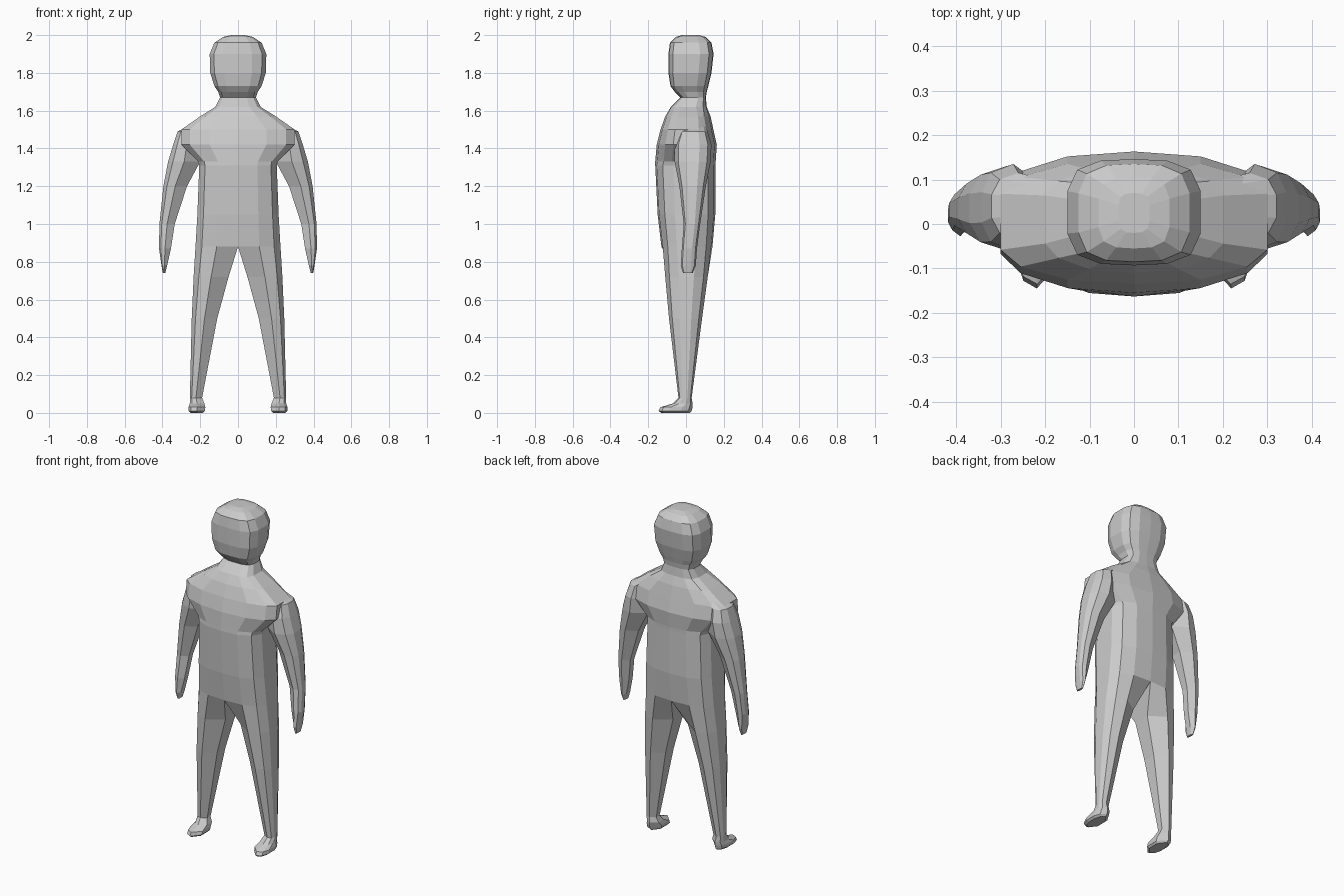
import bpy
import bmesh

default_cube = bpy.data.objects.get("Cube")
if default_cube:
    bpy.data.objects.remove(default_cube)

# One plain clay grey for the whole figure
clay = bpy.data.materials.new("clay_grey")
clay.use_nodes = True
clay.diffuse_color = (0.6, 0.6, 0.6, 1)
clay.node_tree.nodes["Principled BSDF"].inputs["Base Color"].default_value = clay.diffuse_color

# Depth of a half section at its inner, middle, corner and side points
LEG = (0.45, 1, 0.8, 0.35)
HIP = (1, 0.95, 0.75, 0.4)
CHEST = (1, 0.93, 0.72, 0.45)
HEAD = (1, 0.97, 0.8, 0.4)
ACROSS = (0, 0.5, 0.85, 1)


def section(z, inner, outer, front, back, depth):
    """Eight points running from inner front around the outside to inner back."""
    middle, half = (front + back) / 2, (back - front) / 2
    near = [(inner + (outer - inner) * a, middle - half * d, z) for a, d in zip(ACROSS, depth)]
    far = [(x, 2 * middle - y, z) for x, y, z in reversed(near)]
    return near + far


def mirrored_loft(name, sections):
    """Skin the left half through its sections, then mirror it to the right."""
    bm = bmesh.new()
    rings = [[bm.verts.new(p) for p in section(*s)] for s in sections]
    for low, high in zip(rings, rings[1:]):
        for i in range(len(low)):
            j = (i + 1) % len(low)
            quad = (low[i], low[j], high[j], high[i])
            if any(v.co.x > 0 for v in quad):   # leave the centre plane open
                bm.faces.new(quad)
    bm.faces.new(rings[0][::-1])
    bm.faces.new(rings[-1])
    bmesh.ops.recalc_face_normals(bm, faces=bm.faces)
    mesh = bpy.data.meshes.new(name)
    bm.to_mesh(mesh)
    bm.free()
    mesh.materials.append(clay)
    part = bpy.data.objects.new(name, mesh)
    bpy.context.collection.objects.link(part)
    mirror = part.modifiers.new("Mirror", 'MIRROR')
    mirror.use_clip = True
    return part


# Feet, legs, torso, neck and head as one skin, from the soles upward
mirrored_loft("body", [
    (0, .185, .25, -.13, .02, LEG),
    (.01, .175, .262, -.145, .03, LEG),
    (.03, .173, .262, -.135, .035, LEG),
    (.05, .178, .255, -.07, .035, LEG),
    (.08, .19, .255, -.04, .03, LEG),
    (.5, .11, .245, -.09, .085, LEG),
    (.72, .05, .235, -.11, .115, LEG),
    (.88, 0, .225, -.13, .14, HIP),
    (1.05, 0, .215, -.15, .155, HIP),
    (1.31, 0, .205, -.163, .155, HIP),
    (1.33, 0, .21, -.163, .157, CHEST),
    (1.42, 0, .3, -.155, .163, CHEST),
    (1.5, 0, .3, -.135, .145, CHEST),
    (1.57, 0, .2, -.11, .13, CHEST),
    (1.62, 0, .12, -.08, .11, HEAD),
    (1.67, 0, .095, -.03, .105, HEAD),
    (1.7, 0, .105, -.06, .11, HEAD),
    (1.73, 0, .125, -.082, .118, HEAD),
    (1.8, 0, .147, -.093, .135, HEAD),
    (1.9, 0, .15, -.093, .146, HEAD),
    (1.96, 0, .125, -.085, .135, HEAD),
    (1.99, 0, .08, -.055, .105, HEAD),
    (2, 0, .035, -.02, .07, HEAD),
])

# Arms hanging from the shoulders, from the fingertips upward
mirrored_loft("arms", [
    (.74, .385, .398, -.015, .035, LEG),
    (.78, .375, .405, -.028, .052, LEG),
    (.87, .355, .418, -.022, .058, LEG),
    (1, .335, .416, -.012, .075, LEG),
    (1.2, .27, .395, -.035, .105, LEG),
    (1.33, .2, .37, -.06, .13, LEG),
    (1.42, .2, .343, -.06, .135, LEG),
    (1.49, .2, .32, -.035, .115, LEG),
    (1.53, .16, .24, -.02, .1, LEG),
])
